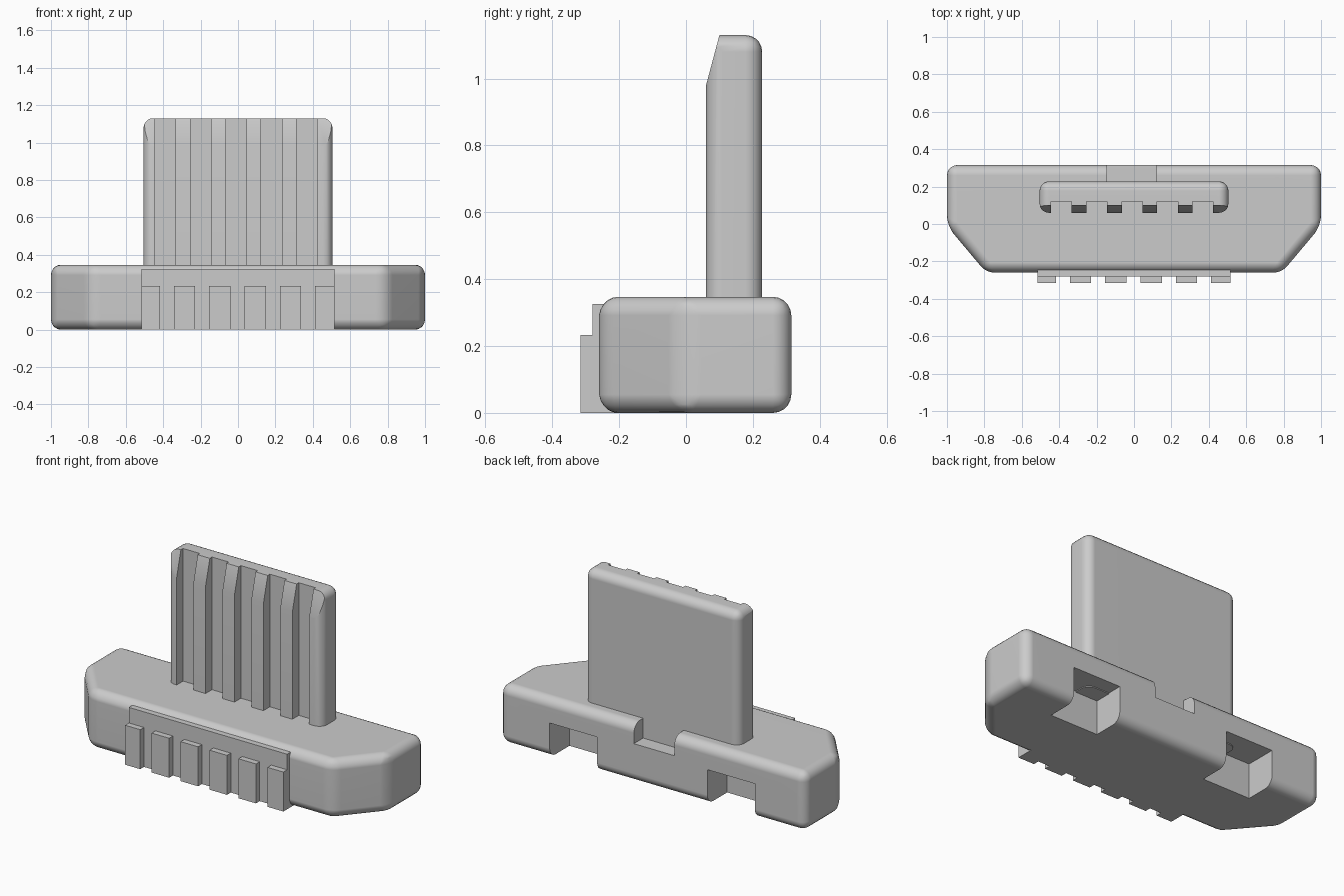
import bpy
import bmesh
import math

if "Cube" in bpy.data.objects:
    bpy.data.objects.remove(bpy.data.objects["Cube"], do_unlink=True)

grey = bpy.data.materials.new("plain grey")
grey.use_nodes = True
grey.diffuse_color = (0.6, 0.6, 0.6, 1)
grey.node_tree.nodes["Principled BSDF"].inputs["Base Color"].default_value = (0.6, 0.6, 0.6, 1)


def add_prism(bm, outline, depth):
    """Closed solid from an outline of 3D points swept by a vector."""
    face = bm.faces.new([bm.verts.new(p) for p in outline])
    swept = bmesh.ops.extrude_face_region(bm, geom=[face])["geom"]
    bmesh.ops.translate(bm, vec=depth, verts=[v for v in swept if isinstance(v, bmesh.types.BMVert)])
    bmesh.ops.recalc_face_normals(bm, faces=bm.faces)


def add_box(bm, x0, x1, y0, y1, z0, z1):
    add_prism(bm, [(x0, y0, z0), (x1, y0, z0), (x1, y1, z0), (x0, y1, z0)], (0, 0, z1 - z0))


def finish(name, bm):
    mesh = bpy.data.meshes.new(name)
    bm.to_mesh(mesh)
    bm.free()
    obj = bpy.data.objects.new(name, mesh)
    mesh.materials.append(grey)
    bpy.context.collection.objects.link(obj)
    return obj


def activate(obj):
    bpy.ops.object.select_all(action='DESELECT')
    obj.select_set(True)
    bpy.context.view_layer.objects.active = obj


def cut(obj, bm):
    """Subtract a solid from an object and discard the cutter."""
    cutter = finish("cutter", bm)
    cutter.hide_render = True
    activate(obj)
    mod = obj.modifiers.new("cut", 'BOOLEAN')
    mod.operation, mod.solver, mod.object = 'DIFFERENCE', 'EXACT', cutter
    bpy.ops.object.modifier_apply(modifier=mod.name)
    bpy.data.objects.remove(cutter, do_unlink=True)


def smooth(obj):
    activate(obj)
    bpy.ops.object.shade_smooth_by_angle(angle=math.radians(25))
    mod = obj.modifiers.new("flat panels", 'WEIGHTED_NORMAL')
    mod.keep_sharp = True


# Base: rounded slab with slanted front corners
bm = bmesh.new()
half = [(1, 0.315), (1, -0.01), (0.79, -0.26)]
outline = half + [(-x, y) for x, y in reversed(half)]
add_prism(bm, [(x, y, 0) for x, y in outline], (0, 0, 0.347))
bmesh.ops.bevel(bm, geom=bm.edges[:], offset=0.055, segments=5, profile=0.5, affect='EDGES')
base = finish("base", bm)

# Notch behind the tongue and two slots under the back edge
bm = bmesh.new()
add_box(bm, -0.145, 0.12, 0.2, 0.4, 0.23, 0.5)
for side in (-1, 1):
    near, far = sorted((0.36 * side, 0.67 * side))
    add_box(bm, near, far, 0.13, 0.4, -0.1, 0.205)
cut(base, bm)
smooth(base)

# Tongue: upright blade, rounded except along its front top edge and its foot
bm = bmesh.new()
add_box(bm, -0.505, 0.505, 0.06, 0.228, 0.2, 1.13)


def is_rounded(edge):
    mid = (edge.verts[0].co + edge.verts[1].co) / 2
    return mid.z > 0.3 and not (mid.z > 1 and mid.y < 0.1)


bmesh.ops.bevel(bm, geom=[e for e in bm.edges if is_rounded(e)], offset=0.05,
                segments=5, profile=0.5, affect='EDGES')
tongue = finish("tongue", bm)

# Sloped front tip
bm = bmesh.new()
add_prism(bm, [(-0.7, 0.06, 0.98), (-0.7, 0.1133, 1.18), (-0.7, 0, 1.18), (-0.7, 0, 0.98)], (1.4, 0, 0))
cut(tongue, bm)

# Contact grooves
bm = bmesh.new()
for i in range(5):
    x = -0.388 + 0.189 * i
    add_box(bm, x - 0.055, x + 0.055, 0, 0.12, 0.1, 1.3)
cut(tongue, bm)
smooth(tongue)

# Front plate with its row of six pads
bm = bmesh.new()
add_box(bm, -0.517, 0.517, -0.28, -0.15, 0, 0.325)
finish("front_plate", bm)
for i in range(6):
    bm = bmesh.new()
    x = -0.475 + 0.189 * i
    add_box(bm, max(x - 0.057, -0.517), min(x + 0.057, 0.517), -0.315, -0.27, 0, 0.233)
    finish(f"front_pad_{i + 1}", bm)
